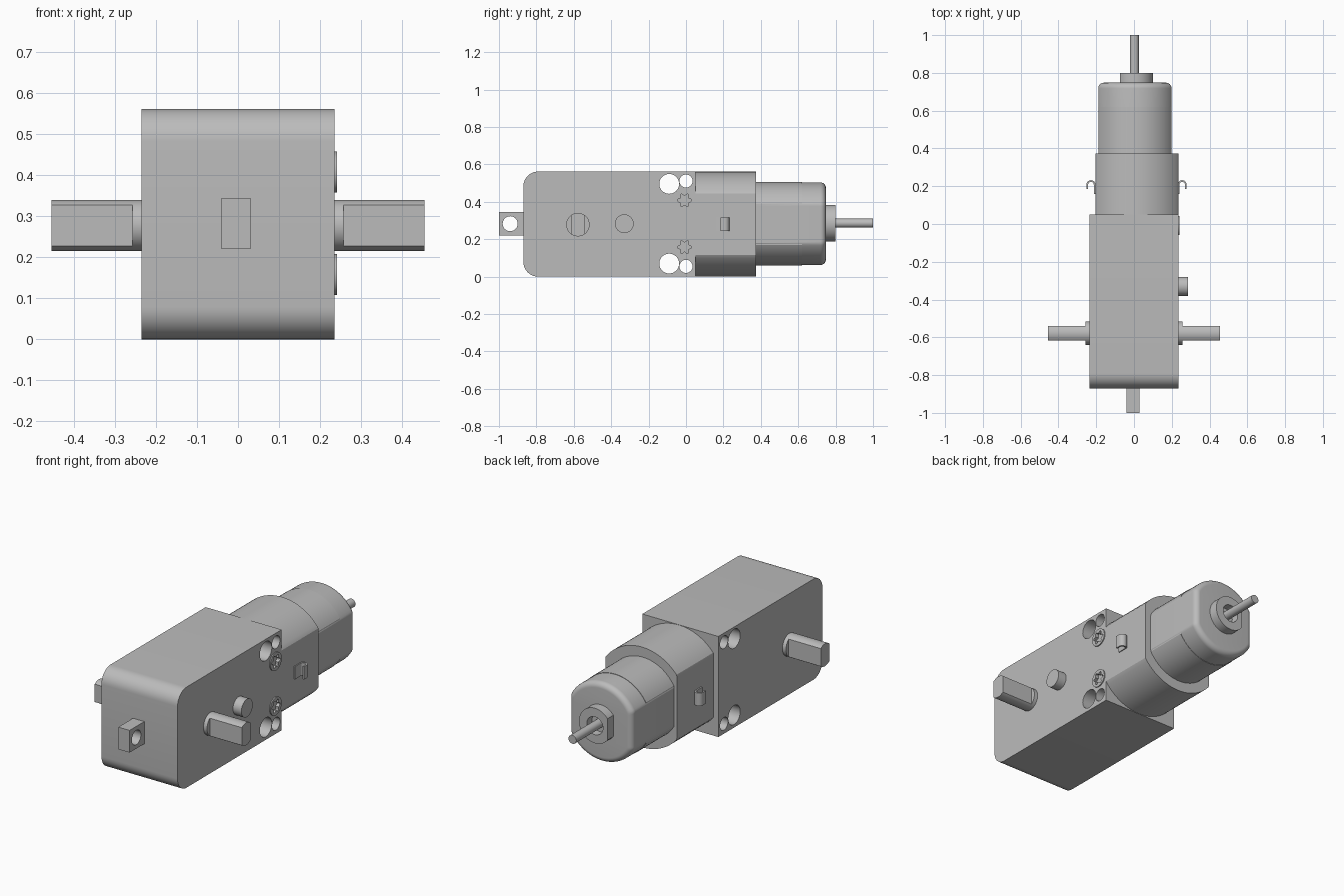
import bpy, bmesh
from math import sin, cos, pi, radians

if "Cube" in bpy.data.objects:
    bpy.data.objects.remove(bpy.data.objects["Cube"])

grey = bpy.data.materials.new("light_grey")
grey.use_nodes = True
color = (0.5, 0.5, 0.5, 1)
grey.diffuse_color = color
grey.node_tree.nodes["Principled BSDF"].inputs["Base Color"].default_value = color

MID = 0.283  # height of the drive axis
PLACE = {
    "X": lambda a, u, v: (a, u, v),
    "Y": lambda a, u, v: (u, a, v),
    "Z": lambda a, u, v: (u, v, a),
}


def circle(cu, cv, r, n=64, lo=-9, hi=9):
    """Round outline, cut flat where u passes lo or hi."""
    return [(min(max(cu + r * cos(2 * pi * i / n), lo), hi),
             cv + r * sin(2 * pi * i / n)) for i in range(n)]


def arc(cu, cv, r, start, end, n=10):
    angles = [radians(start + (end - start) * i / n) for i in range(n + 1)]
    return [(cu + r * cos(t), cv + r * sin(t)) for t in angles]


def rect(u0, u1, v0, v1):
    return [(u0, v0), (u1, v0), (u1, v1), (u0, v1)]


def loft(name, axis, rings):
    """Solid through a row of (position, outline) rings along one axis."""
    bm = bmesh.new()
    loops = [[bm.verts.new(PLACE[axis](a, u, v)) for u, v in pts] for a, pts in rings]
    n = len(loops[0])
    for low, high in zip(loops, loops[1:]):
        for i in range(n):
            j = (i + 1) % n
            bm.faces.new((low[i], low[j], high[j], high[i]))
    bm.faces.new(loops[0][::-1])
    bm.faces.new(loops[-1])
    bmesh.ops.recalc_face_normals(bm, faces=bm.faces)
    mesh = bpy.data.meshes.new(name)
    bm.to_mesh(mesh)
    bm.free()
    mesh.materials.append(grey)
    obj = bpy.data.objects.new(name, mesh)
    bpy.context.collection.objects.link(obj)
    return obj


def prism(name, axis, a, b, outline):
    return loft(name, axis, [(a, outline), (b, outline)])


def activate(obj):
    bpy.ops.object.select_all(action="DESELECT")
    obj.select_set(True)
    bpy.context.view_layer.objects.active = obj


def cut(targets, cutter):
    cutter.hide_render = True
    for obj in targets:
        activate(obj)
        mod = obj.modifiers.new("cut", "BOOLEAN")
        mod.operation = "DIFFERENCE"
        mod.solver = "EXACT"
        mod.object = cutter
        bpy.ops.object.modifier_apply(modifier=mod.name)
    bpy.data.objects.remove(cutter)


# Gearbox housing with rounded front edges
R = 0.08
profile = (arc(-0.87 + R, 0.562 - R, R, 90, 180) + arc(-0.87 + R, R, R, 180, 270)
           + [(0.05, 0), (0.05, 0.562)])
housing = prism("gearbox_housing", "X", -0.235, 0.235, profile)
parts = [housing]

# Mounting holes and lobed screws, mirrored above and below the axis
for side, label in ((1, "upper"), (-1, "lower")):
    for y, dz, r in ((-0.09, 0.213, 0.053), (0, 0.228, 0.035)):
        cut([housing], prism("hole_cutter", "X", -0.4, 0.4,
                             circle(y, MID + side * dz, r, 40)))
    z = MID + side * 0.125
    screw = prism(label + "_screw", "X", 0.2, 0.241, circle(-0.008, z, 0.05, 40))
    star = []
    for i in range(48):
        t = 2 * pi * i / 48
        r = 0.031 + 0.007 * cos(6 * t)
        star.append((-0.008 + r * cos(t), z + r * sin(t)))
    cut([housing, screw], prism("star_cutter", "X", 0.222, 0.3, star))
    parts.append(screw)

# Front mounting tab
tab = prism("front_tab", "Y", -1, -0.86, rect(-0.04, 0.03, 0.221, 0.345))
cut([tab], prism("hole_cutter", "X", -0.2, 0.2, circle(-0.94, MID, 0.04, 40)))
parts.append(tab)

# Output shafts: round collar, then two flats
AXLE = -0.578
for side, label in ((1, "left"), (-1, "right")):
    parts.append(prism(label + "_shaft_collar", "X", side * 0.22, side * 0.257,
                       circle(AXLE, MID - 0.005, 0.0625)))
    parts.append(prism(label + "_output_shaft", "X", side * 0.22, side * 0.455,
                       circle(AXLE, MID - 0.005, 0.0625, 96, AXLE - 0.038, AXLE + 0.038)))

# Locating peg
parts.append(prism("locating_peg", "X", 0.22, 0.287, circle(-0.33, MID, 0.05)))

# Motor sleeve
parts.append(prism("motor_sleeve", "Y", 0.04, 0.374,
                   circle(0.01, 0.281, 0.28, 160, -0.205, 0.235)))

# Motor can with rounded rear edge
def can(r):
    return circle(0.005, MID, r, 128, 0.005 - r + 0.027, 0.005 + r - 0.027)


FILLET = 0.03
rings = [(0.36, can(0.221))]
for i in range(9):
    t = pi / 2 * i / 8
    rings.append((0.748 - FILLET + FILLET * sin(t), can(0.221 - FILLET + FILLET * cos(t))))
parts.append(loft("motor_can", "Y", rings))
parts.append(prism("motor_band", "Y", 0.36, 0.62,
                   circle(0.005, MID, 0.223, 128, -0.187, 0.197)))

# Rear bearing boss and motor shaft
boss = prism("bearing_boss", "Y", 0.74, 0.8, circle(0.003, MID + 0.003, 0.098, 96, -0.075))
cut([boss], prism("bore_cutter", "Y", 0.755, 0.9, circle(0.003, MID + 0.003, 0.05, 40)))
parts.append(boss)
parts.append(prism("motor_shaft", "Y", 0.72, 1, circle(0.002, MID + 0.003, 0.024, 32)))

# Hooked terminals on both sides
for side, centre, label in ((1, 0.255, "left"), (-1, -0.228, "right")):
    hook = ([(0.024, 0.185)] + arc(0, 0.208, 0.024, 0, 180) + [(-0.024, 0.16), (-0.015, 0.16)]
            + arc(0, 0.208, 0.015, 180, 0) + [(0.015, 0.185)])
    parts.append(prism(label + "_terminal", "Z", 0.243, 0.315,
                       [(centre + side * u, v) for u, v in hook]))

for obj in parts:
    activate(obj)
    bpy.ops.object.shade_smooth_by_angle(angle=radians(25))
